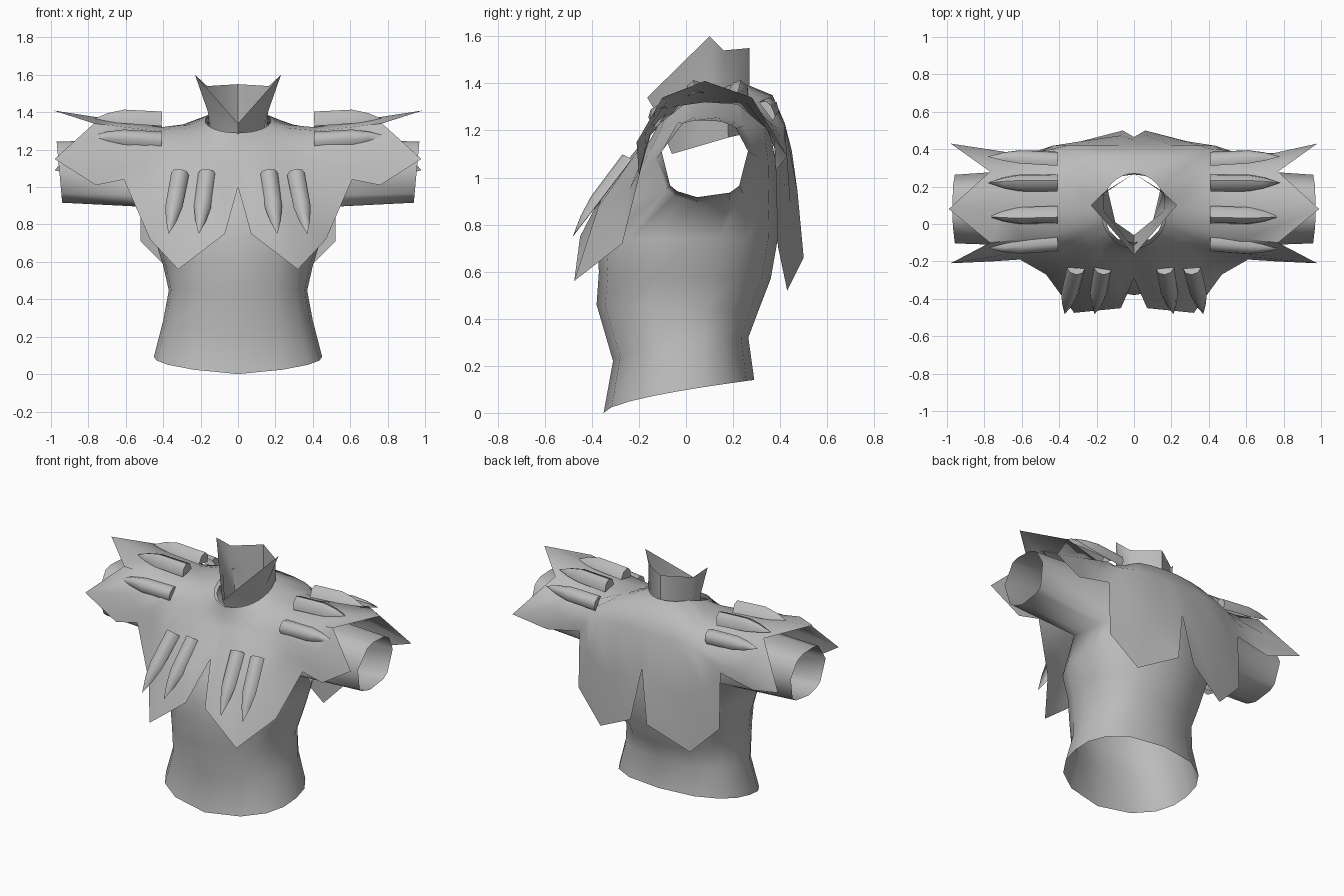
import bpy, bmesh
from math import sin, cos, pi, radians, copysign
from mathutils import Vector

old = bpy.data.objects.get("Cube")
if old:
    bpy.data.objects.remove(old, do_unlink=True)

GREY = (0.5, 0.5, 0.5, 1)
cloth = bpy.data.materials.new("grey cloth")
cloth.use_nodes = True
cloth.diffuse_color = GREY
cloth.node_tree.nodes["Principled BSDF"].inputs["Base Color"].default_value = GREY


def finish(name, bm, angle=50):
    bmesh.ops.remove_doubles(bm, verts=bm.verts, dist=0.001)
    bmesh.ops.recalc_face_normals(bm, faces=bm.faces)
    mesh = bpy.data.meshes.new(name)
    bm.to_mesh(mesh)
    bm.free()
    mesh.materials.append(cloth)
    mesh.shade_smooth()
    mesh.set_sharp_from_angle(angle=radians(angle))
    obj = bpy.data.objects.new(name, mesh)
    bpy.context.collection.objects.link(obj)


def loft(bm, rows, closed=False):
    """Join rows of points with quads and return the faces row by row."""
    grid = [[bm.verts.new(p) for p in row] for row in rows]
    bands = []
    for a, b in zip(grid, grid[1:]):
        n = len(a)
        bands.append([bm.faces.new((a[i], a[(i + 1) % n], b[(i + 1) % n], b[i]))
                      for i in range(n if closed else n - 1)])
    return bands


def mirrored(half):
    """Complete a centre-to-centre half row across x = 0."""
    return half + [Vector((-p[0], p[1], p[2])) for p in half[-2:0:-1]]


# Torso: lofted rings of (front z, back z, half width, front y, back y)
SIDES = 16
RINGS = [(0, .14, .45, -.35, .29), (.22, .32, .40, -.31, .265),
         (.46, .44, .37, -.38, .31), (.6, .57, .40, -.37, .36),
         (.74, .74, .45, -.38, .39), (.88, .88, .46, -.32, .39),
         (1.06, 1.07, .44, -.21, .38), (1.2, 1.25, .41, -.13, .35),
         (1.27, 1.37, .16, -.1, .27)]


def boxy(v):
    return copysign(abs(v) ** .85, v)


def torso_ring(zf, zb, w, yf, yb):
    row = []
    for i in range(SIDES):
        a = 2 * pi * i / SIDES
        a -= .15 * sin(2 * a)
        t = (1 + boxy(sin(a))) / 2
        row.append((w * boxy(cos(a)), yf + (yb - yf) * t, zf + (zb - zf) * t ** .6))
    return row


bm = bmesh.new()
bands = loft(bm, [torso_ring(*r) for r in RINGS], closed=True)

# Sleeves: open rounded armholes and draw their rims out to the cuffs
quarter = SIDES // 8
holes = [f for band in bands[5:7] for i, f in enumerate(band)
         if min(i, SIDES - 1 - i) < quarter or abs(i - SIDES / 2 + .5) < quarter]
rim = [e for e in {e for f in holes for e in f.edges}
       if sum(f in holes for f in e.link_faces) == 1]
bmesh.ops.delete(bm, geom=holes, context='FACES')


def outward(p):
    d = Vector((0, (p.y - .07) / .2, (p.z - 1.06) / .17)).normalized()
    return boxy(d.y), boxy(d.z)


for v in {v for e in rim for v in e.verts}:
    y, z = outward(v.co)
    v.co.y, v.co.z = .09 + .215 * y, 1.075 + .185 * z
pulled = bmesh.ops.extrude_edge_only(bm, edges=rim)["geom"]
for v in (g for g in pulled if isinstance(g, bmesh.types.BMVert)):
    side = 1 if v.co.x > 0 else -1
    y, z = outward(v.co)
    v.co = (side * (.955 + .015 * z), .08 + .185 * y, 1.08 + .165 * z)
finish("torso_and_sleeves", bm, 85)

# Mantle: each column has a shoulder point and a ragged hem point
MID = [(0, -.17, 1.16), (.08, -.17, 1.17), (.19, -.15, 1.19), (.31, -.15, 1.18),
       (.4, -.15, 1.19), (.46, -.15, 1.21), (.47, -.13, 1.24), (.43, -.06, 1.3),
       (.41, .08, 1.32), (.43, .22, 1.31), (.48, .32, 1.27), (.48, .37, 1.22),
       (.42, .4, 1.21), (.35, .42, 1.22), (.2, .42, 1.23), (.08, .42, 1.23), (0, .42, 1.23)]
HEM = [(0, -.29, 1), (.07, -.45, .75), (.32, -.475, .56), (.47, -.27, .72),
       (.61, -.19, 1.04), (.76, -.2, 1.01), (.98, -.21, 1.15), (.77, -.1, 1.34),
       (.99, .08, 1.41), (.77, .28, 1.34), (.98, .43, 1.09), (.76, .38, 1.03),
       (.52, .38, 1.08), (.52, .39, .71), (.33, .43, .52), (.06, .5, .66), (0, .465, 1)]
neck, slope, swell = [], [], []
for i, (m, h) in enumerate(zip(MID, HEM)):
    a = pi * i / (len(MID) - 1)
    back = max(0, -cos(a))
    n = Vector((.175 * sin(a), .07 - .2 * cos(a), 1.29 + .1 * min(1, 1.3 * sin(a / 2) ** 2)))
    p = n.lerp(Vector(m), .35 + .3 * back)
    p.z = n.z + (m[2] - n.z) * (.6 - .35 * back)
    # The hanging panels swell outward on the chest and the back
    s = Vector(m).lerp(Vector(h), .5)
    s.y += .02 * max(0, 1 - abs(i - 14) / 3) - .06 * max(0, 1 - abs(i - 2) / 2)
    neck.append(n)
    slope.append(p)
    swell.append(s)
bm = bmesh.new()
loft(bm, [mirrored(r) for r in (neck, slope, MID, swell, HEM)], closed=True)
finish("mantle", bm)

# Collar: inner neck, base and flared rim with two raised points
INNER = [(0, -.06, 1.1), (.1, .01, 1.12), (.14, .18, 1.17), (0, .27, 1.19)]
BASE = [(0, -.135, 1.29), (.16, .07, 1.4), (.16, .17, 1.4), (0, .27, 1.39)]
RIM = [(0, -.165, 1.34), (.23, .1, 1.6), (.165, .16, 1.54), (0, .27, 1.55)]
bm = bmesh.new()
loft(bm, [mirrored(r) for r in (INNER, BASE, RIM)], closed=True)
finish("collar", bm, 60)


# Feathers: arched strips tapering to a point
def feather(name, root, tip, up, height=.045, width=.048):
    root, tip, up = Vector(root), Vector(tip), Vector(up)
    across = (tip - root).cross(up).normalized()
    up = across.cross(tip - root).normalized()
    rows = []
    for t, w in ((0, 1), (.55, .95), (.78, .6), (1, .02)):
        c = root.lerp(tip, t)
        rows.append([c + across * (width * w * cos(a)) + up * (height * w * sin(a))
                     for a in (pi * k / 4 for k in range(5))])
    bm = bmesh.new()
    loft(bm, rows)
    bm.verts.ensure_lookup_table()
    bm.faces.new(bm.verts[:5])
    finish(name, bm)


SHOULDER = [(-.1, 1.25, -.13, (0, -.8, .6), .045), (.05, 1.335, .04, (0, -.2, 1), .07),
            (.22, 1.335, .22, (0, .2, 1), .07), (.34, 1.28, .36, (0, .8, .6), .045)]
CHEST = [(.165, .21), (.31, .37)]
for side, word in ((1, "left"), (-1, "right")):
    for i, (y, z, y_tip, up, height) in enumerate(SHOULDER):
        feather(f"{word}_shoulder_feather_{i + 1}", (side * .41, y, z),
                (side * .78, y_tip, z + .025), up, height)
    for i, (x, x_tip) in enumerate(CHEST):
        feather(f"{word}_chest_feather_{i + 1}", (side * x, -.235, 1.07),
                (side * x_tip, -.48, .75), (0, -.85, .5))
